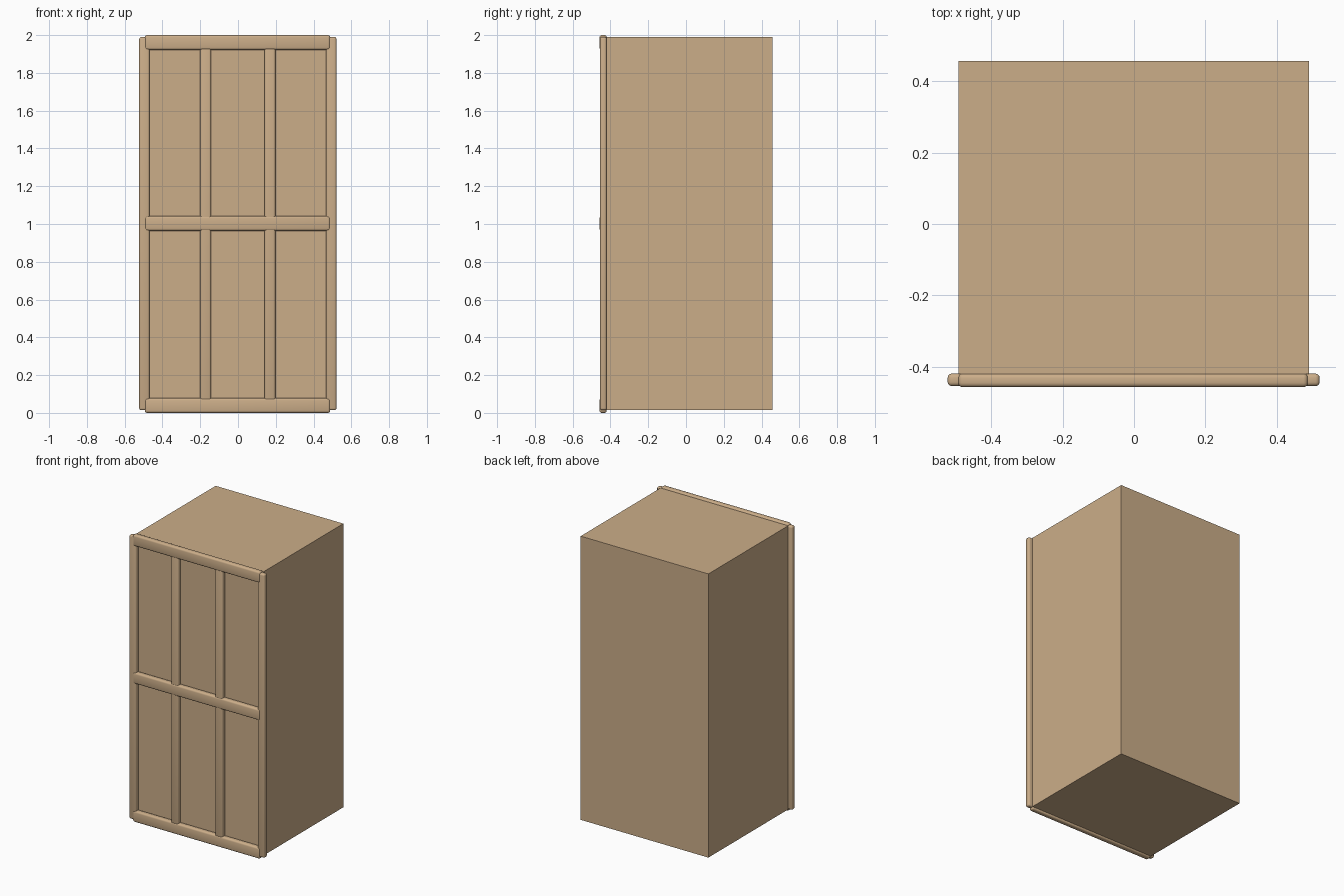
import bpy

if "Cube" in bpy.data.objects:
    bpy.data.objects.remove(bpy.data.objects["Cube"])


def box(name, x, y, z, bevel=0.0):
    """Box from (min, max) ranges, optionally with rounded edges."""
    centre = [(a + b) / 2 for a, b in (x, y, z)]
    size = [b - a for a, b in (x, y, z)]
    bpy.ops.mesh.primitive_cube_add(size=1, location=centre)
    ob = bpy.context.object
    ob.name = name
    ob.scale = size
    bpy.ops.object.transform_apply(location=False, rotation=False, scale=True)
    ob.data.materials.append(wood)
    if bevel:
        mod = ob.modifiers.new("rounding", 'BEVEL')
        mod.width = bevel
        mod.segments = 3
        bpy.ops.object.modifier_apply(modifier=mod.name)
        bpy.ops.object.shade_smooth_by_angle()
    return ob


wood = bpy.data.materials.new("tan_wood")
wood.diffuse_color = (0.60, 0.42, 0.25, 1)
wood.use_nodes = True
wood.node_tree.nodes["Principled BSDF"].inputs["Base Color"].default_value = wood.diffuse_color

# Solid cabinet body
box("body", (-0.493, 0.491), (-0.421, 0.458), (0.014, 1.99))

# Outer posts, standing slightly proud of the body sides
for side, x in (("left", (-0.523, -0.468)), ("right", (0.466, 0.521))):
    box(side + "_post", x, (-0.455, -0.42), (0.014, 1.99), 0.011)

# Inner vertical bars
for side, x in (("left", -0.171), ("right", 0.169)):
    box(side + "_inner_bar", (x - 0.029, x + 0.029), (-0.455, -0.42), (0.025, 1.98), 0.011)

# Horizontal rails
for level, z in (("bottom", 0.039), ("middle", 1.003), ("top", 1.961)):
    box(level + "_rail", (-0.493, 0.488), (-0.458, -0.42), (z - 0.039, z + 0.039), 0.012)
